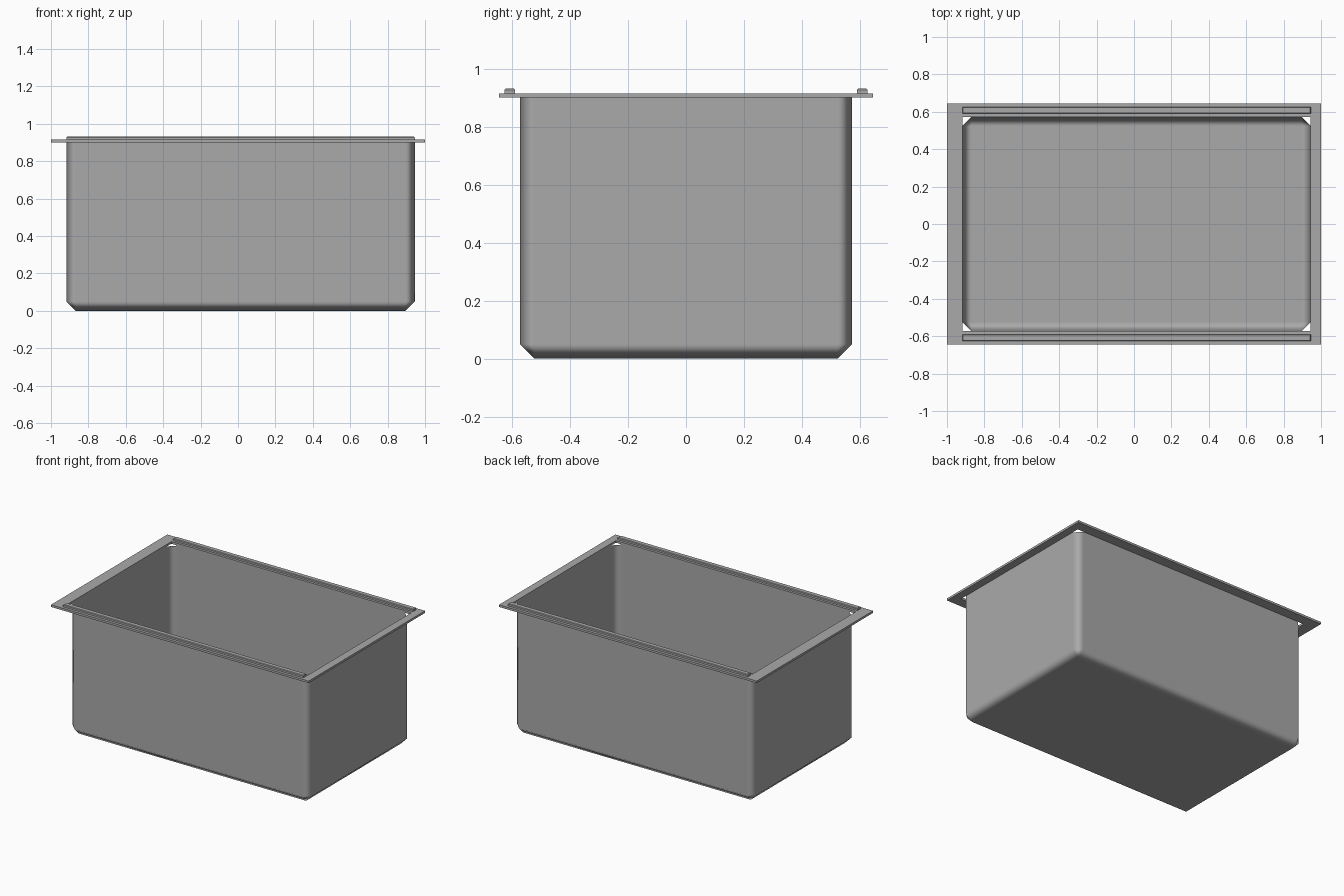
import bpy
import bmesh

# Remove the default cube
cube = bpy.data.objects.get("Cube")
if cube:
    bpy.data.objects.remove(cube, do_unlink=True)

LEFT, RIGHT, DEPTH = -0.918, 0.945, 0.573
RIM_Z, RIM_TOP = 0.90, 0.915

# Single grey plastic
grey = bpy.data.materials.new("grey_plastic")
grey.use_nodes = True
colour = (0.4, 0.4, 0.4, 1)
grey.diffuse_color = colour
grey.node_tree.nodes["Principled BSDF"].inputs["Base Color"].default_value = colour


def finish(name, bm, smooth=False):
    bmesh.ops.recalc_face_normals(bm, faces=bm.faces)
    for face in bm.faces:
        face.smooth = smooth
    mesh = bpy.data.meshes.new(name)
    bm.to_mesh(mesh)
    bm.free()
    mesh.materials.append(grey)
    obj = bpy.data.objects.new(name, mesh)
    bpy.context.collection.objects.link(obj)
    return obj


def box(x0, x1, y0, y1, z0, z1):
    bm = bmesh.new()
    bmesh.ops.create_cube(bm, size=1)
    for v in bm.verts:
        v.co.x = x1 if v.co.x > 0 else x0
        v.co.y = y1 if v.co.y > 0 else y0
        v.co.z = z1 if v.co.z > 0 else z0
    return bm


# Open thin-walled tub with softly shaded chamfers
bm = box(LEFT, RIGHT, -DEPTH, DEPTH, 0, RIM_Z)
bm.normal_update()
bmesh.ops.delete(bm, geom=[f for f in bm.faces if f.normal.z > 0.9], context="FACES")
bmesh.ops.bevel(bm, geom=[e for e in bm.edges if not e.is_boundary],
                offset=0.05, segments=1, affect="EDGES")
# Face outward even though the top is open
tub = finish("tub", bm, smooth=True)
if min(tub.data.polygons, key=lambda p: p.center.z).normal.z > 0:
    tub.data.flip_normals()
weighted = tub.modifiers.new("even_shading", "WEIGHTED_NORMAL")
weighted.weight = 100

# Flat rim with a square-cornered opening
bm = bmesh.new()
xs, ys = (-1, LEFT, RIGHT, 1), (-0.645, -DEPTH, DEPTH, 0.645)
grid = [[bm.verts.new((x, y, RIM_Z)) for y in ys] for x in xs]
for i in range(3):
    for j in range(3):
        if (i, j) != (1, 1):
            bm.faces.new((grid[i][j], grid[i + 1][j], grid[i + 1][j + 1], grid[i][j + 1]))
raised = bmesh.ops.extrude_face_region(bm, geom=bm.faces[:], use_keep_orig=True)
for v in raised["geom"]:
    if isinstance(v, bmesh.types.BMVert):
        v.co.z = RIM_TOP
finish("rim", bm)

# Raised rails along the front and back of the rim
for name, y in (("front_rail", -0.608), ("back_rail", 0.608)):
    bm = box(LEFT, RIGHT, y - 0.018, y + 0.018, RIM_TOP, 0.931)
    top = [e for e in bm.edges if all(v.co.z > RIM_TOP + 0.01 for v in e.verts)]
    bmesh.ops.bevel(bm, geom=top, offset=0.004, segments=1, affect="EDGES")
    finish(name, bm)
